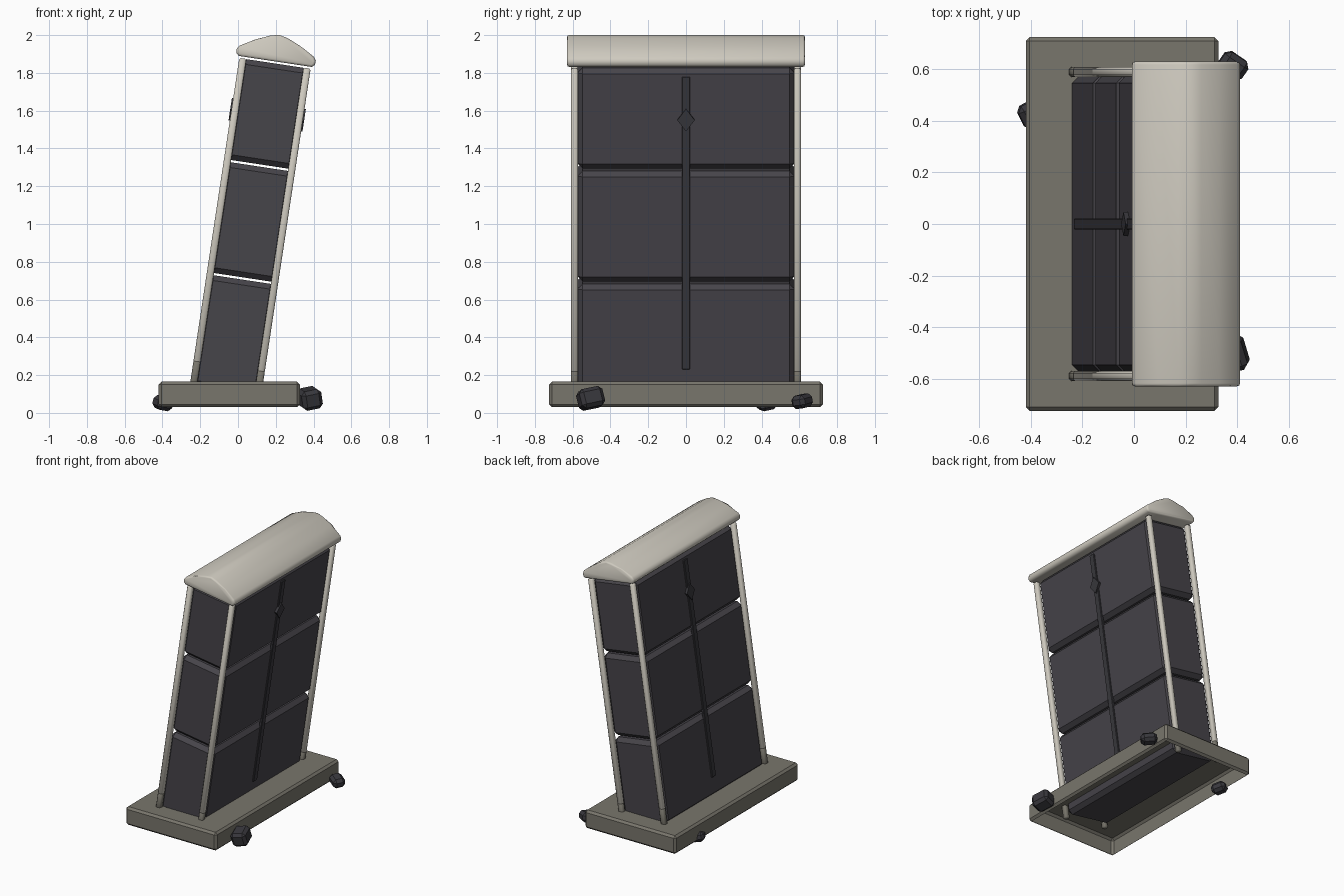
import bpy, bmesh, math
from mathutils import Matrix, Euler

cube = bpy.data.objects.get("Cube")
if cube:
    bpy.data.objects.remove(cube, do_unlink=True)


def material(name, r, g, b):
    m = bpy.data.materials.new(name)
    m.use_nodes = True
    m.diffuse_color = (r, g, b, 1)
    m.node_tree.nodes["Principled BSDF"].inputs["Base Color"].default_value = (r, g, b, 1)
    return m


CREAM = material("cream_stone", .62, .59, .52)
OLIVE = material("olive_stone", .19, .18, .15)
SLATE = material("dark_slate", .062, .058, .068)
IRON = material("dark_trim", .04, .039, .046)

# The leaning frame shared by every part of the tower
LEAN = Matrix.Translation((-.06, 0, .16)) @ Matrix.Rotation(math.radians(8.6), 4, 'Y')


def finish(name, bm, mat, matrix=Matrix(), smooth=None):
    bmesh.ops.recalc_face_normals(bm, faces=bm.faces)
    bmesh.ops.transform(bm, matrix=matrix, verts=bm.verts)
    me = bpy.data.meshes.new(name)
    bm.to_mesh(me)
    bm.free()
    me.materials.append(mat)
    ob = bpy.data.objects.new(name, me)
    bpy.context.collection.objects.link(ob)
    if smooth:
        bpy.ops.object.select_all(action='DESELECT')
        ob.select_set(True)
        bpy.context.view_layer.objects.active = ob
        bpy.ops.object.shade_smooth_by_angle(angle=math.radians(smooth))
    return ob


def box_mesh(lo, hi, bevel=0):
    bm = bmesh.new()
    bmesh.ops.create_cube(bm, size=1)
    for v in bm.verts:
        v.co = [(a + b) / 2 + c * (b - a) for a, b, c in zip(lo, hi, v.co)]
    if bevel:
        bmesh.ops.bevel(bm, geom=bm.edges[:], offset=bevel, segments=1, affect='EDGES')
    return bm


def prism_mesh(points, axis_points):
    """Extrude a closed outline given as two lists of matching corners."""
    bm = bmesh.new()
    a = [bm.verts.new(p) for p in points]
    b = [bm.verts.new(p) for p in axis_points]
    bm.faces.new(a)
    bm.faces.new(b[::-1])
    for i in range(len(a)):
        j = (i + 1) % len(a)
        bm.faces.new((a[i], b[i], b[j], a[j]))
    return bm


# Plinth, open underneath
bm = box_mesh((-.42, -.725, .03), (.327, .725, .165), .015)
bm.normal_update()
bmesh.ops.delete(bm, geom=[f for f in bm.faces if f.normal.z < -.99], context='FACES')
finish("plinth", bm, OLIVE)

# Three stacked chamfered blocks with narrow gaps
levels = [-.047, .558, 1.163, 1.715]
for i, name in enumerate(("lower_block", "middle_block", "upper_block")):
    bm = box_mesh((-.18, -.575, levels[i] + .006), (.18, .575, levels[i + 1] - .006), .028)
    finish(name, bm, SLATE, LEAN)

# Corner posts with weathered feet
for sx, side in ((-1, "right"), (1, "left")):
    for sy, end in ((-1, "front"), (1, "back")):
        x, y, r = sx * .172, sy * .59, .019
        finish(f"{end}_{side}_post", box_mesh((x - r, y - r, .08), (x + r, y + r, 1.71), .008),
               CREAM, LEAN, 50)
        finish(f"{end}_{side}_post_foot", box_mesh((x - r, y - r, -.06), (x + r, y + r, .095), .008),
               OLIVE, LEAN, 50)

# Vertical straps and diamond studs on both broad faces
for sx, side in ((-1, "right"), (1, "left")):
    finish(f"{side}_strap", box_mesh((sx * .18 - .01, -.022, .1), (sx * .18 + .01, .022, 1.665), .003),
           IRON, LEAN)
    outline = [(0, -.06), (.046, 0), (0, .06), (-.046, 0)]
    stud = prism_mesh([(sx * .17, y, 1.435 + z) for y, z in outline],
                      [(sx * .198, y, 1.435 + z) for y, z in outline])
    finish(f"{side}_diamond_stud", stud, IRON, LEAN)

# Gabled cap with softened edges
half = [(.195, 1.72), (.21, 1.733), (.212, 1.755), (.2, 1.774), (.12, 1.82), (.045, 1.852)]
outline = half + [(0, 1.862)] + [(-x, z) for x, z in reversed(half)]
bm = prism_mesh([(x, -.63, z) for x, z in outline], [(x, .63, z) for x, z in outline])
ends = [e for f in bm.faces if len(f.verts) > 4 for e in f.edges]
bmesh.ops.bevel(bm, geom=ends, offset=.012, segments=2, profile=.5, affect='EDGES')
finish("roof_cap", bm, CREAM, LEAN, 50)

# Loose rocks around the plinth
rocks = [("back_right_rock", (-.398, .425, .052), (.09, .1, .07), (.2, .15, .5)),
         ("front_left_rock", (.38, -.505, .077), (.11, .13, .105), (.2, -.2, .25)),
         ("back_left_rock", (.385, .615, .062), (.11, .085, .07), (.1, .15, -.6))]
for name, place, size, turn in rocks:
    bm = box_mesh([-s / 2 for s in size], [s / 2 for s in size], .02)
    finish(name, bm, IRON, Matrix.Translation(place) @ Euler(turn).to_matrix().to_4x4())
